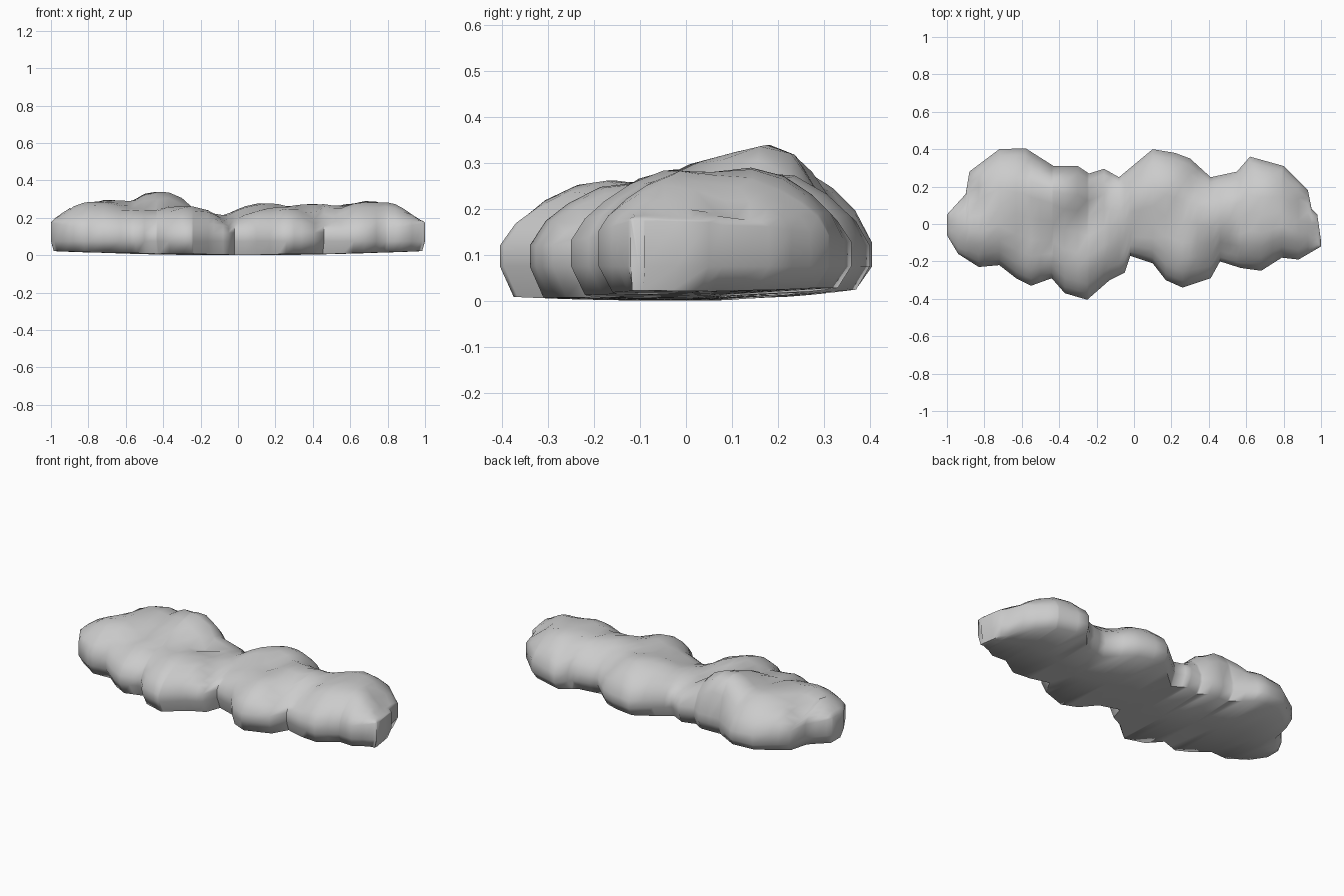
import bpy, bmesh, math

if "Cube" in bpy.data.objects:
    bpy.data.objects.remove(bpy.data.objects["Cube"])

# Plan outline as (x, y) points: front edge and rear edge
FRONT = [(-1, -.06), (-.94, -.16), (-.83, -.23), (-.72, -.22), (-.63, -.29), (-.55, -.33),
         (-.44, -.29), (-.37, -.37), (-.25, -.405), (-.13, -.3), (-.05, -.26), (-.02, -.17),
         (.1, -.21), (.17, -.3), (.26, -.34), (.41, -.29), (.46, -.2), (.57, -.235),
         (.68, -.25), (.79, -.18), (.88, -.19), (1, -.12)]
REAR = [(-1, .05), (-.9, .16), (-.88, .28), (-.72, .4), (-.58, .405), (-.43, .31), (-.3, .31),
        (-.24, .27), (-.16, .295), (-.08, .25), (.1, .4), (.22, .38), (.3, .35), (.41, .25),
        (.55, .28), (.62, .36), (.8, .31), (.93, .18), (.95, .08), (.98, .05), (1, -.09)]
# Puffs on the top: x, y, height, radius
PUFFS = [(-.41, .21, .34, .19), (-.44, .08, .305, .15), (-.68, .2, .295, .24), (-.78, -.03, .285, .22),
         (-.3, -.2, .262, .22), (-.55, -.15, .25, .2), (.14, .22, .28, .22), (.22, -.14, .258, .22),
         (.4, .06, .275, .2), (.7, .17, .29, .22), (.74, -.04, .285, .22)]


def lerp_y(line, x):
    for (x0, y0), (x1, y1) in zip(line, line[1:]):
        if x <= x1:
            return y0 + (y1 - y0) * (x - x0) / (x1 - x0)
    return line[-1][1]


LOOP = FRONT + REAR[::-1]


def edge_distance(x, y):
    best = 9
    for (ax, ay), (bx, by) in zip(LOOP, LOOP[1:] + LOOP[:1]):
        dx, dy = bx - ax, by - ay
        t = max(0, min(1, ((x - ax) * dx + (y - ay) * dy) / (dx * dx + dy * dy)))
        best = min(best, math.hypot(x - ax - t * dx, y - ay - t * dy))
    return best


def puff_height(x, y):
    return max([.215] + [.2 + (h - .2) * (1 - (((x - px) ** 2 + (y - py) ** 2) / (r * r)) ** 1.4 * .6)
                         for px, py, h, r in PUFFS])


def top_z(x, y):
    # The tallest puff drops steeply at the rear
    steep = math.exp(-((x + .41) ** 2 + (y - .27) ** 2) / .02)
    d = min(edge_distance(x, y) / (.17 - .08 * steep), 1)
    rim = .12 + .055 * abs(x) ** 4
    rounding = .65 * math.sqrt(1 - (1 - d) ** 2) + .35 * d
    return rim + (puff_height(x, y) - rim) * rounding


def bottom_z(x, y):
    return .022 * x * x + .02 * max(0, y / .4) ** 2 + .008 * (y / .4) ** 2


# Cross-sections lofted along the length
xs = sorted({p[0] for p in LOOP} | {-.98, .99, 0, .04, .34, .51, -.5, -.8, .74, .84})
rows = [0, .05, .12, .22, .34, .5, .66, .78, .88, .95, 1]
bm = bmesh.new()
sections = []
for x in xs:
    a, b = lerp_y(FRONT, x), lerp_y(REAR, x)
    ring = []
    for f in rows:
        y = a + (b - a) * f
        ring.append(bm.verts.new((x, y, top_z(x, y))))
    inset = min(.03, (b - a) * .1)
    ring.append(bm.verts.new((x, b, .075)))
    for f in (1, .5, 0):
        y = a + inset + (b - a - 2 * inset) * f
        ring.append(bm.verts.new((x * .985, y, bottom_z(x, y))))
    ring.append(bm.verts.new((x, a, .075)))
    sections.append(ring)

n = len(sections[0])
for r0, r1 in zip(sections, sections[1:]):
    for i in range(n):
        j = (i + 1) % n
        bm.faces.new((r0[i], r1[i], r1[j], r0[j]))
bm.faces.new(sections[0])
bm.faces.new(sections[-1][::-1])
bmesh.ops.recalc_face_normals(bm, faces=bm.faces)

mesh = bpy.data.meshes.new("cloud")
bm.to_mesh(mesh)
bm.free()
cloud = bpy.data.objects.new("cloud", mesh)
bpy.context.collection.objects.link(cloud)
bpy.context.view_layer.objects.active = cloud
cloud.select_set(True)
bpy.ops.object.shade_smooth_by_angle(angle=math.radians(66))
